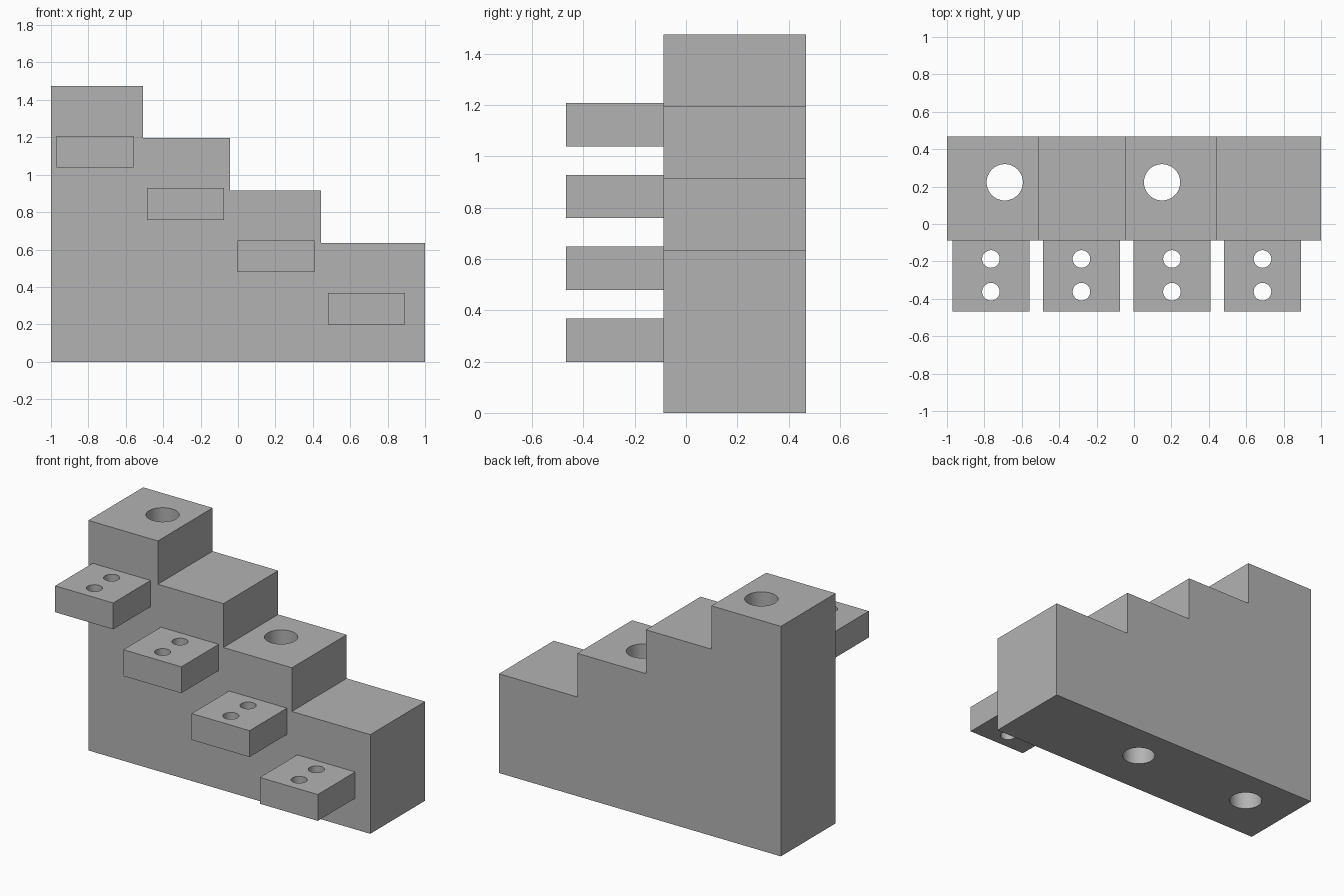
import bpy
import bmesh

cube = bpy.data.objects.get("Cube")
if cube:
    bpy.data.objects.remove(cube, do_unlink=True)

GREY = (0.45, 0.45, 0.45, 1)
mat = bpy.data.materials.new("plain grey")
mat.use_nodes = True
mat.diffuse_color = GREY
mat.node_tree.nodes["Principled BSDF"].inputs["Base Color"].default_value = GREY


def extrude_profile(name, points, y0, y1):
    """Solid made by sweeping an x-z outline along y."""
    bm = bmesh.new()
    face = bm.faces.new([bm.verts.new((x, y0, z)) for x, z in points])
    swept = bmesh.ops.extrude_face_region(bm, geom=[face])["geom"]
    verts = [v for v in swept if isinstance(v, bmesh.types.BMVert)]
    bmesh.ops.translate(bm, verts=verts, vec=(0, y1 - y0, 0))
    bmesh.ops.recalc_face_normals(bm, faces=bm.faces)
    mesh = bpy.data.meshes.new(name)
    bm.to_mesh(mesh)
    bm.free()
    mesh.materials.append(mat)
    obj = bpy.data.objects.new(name, mesh)
    bpy.context.collection.objects.link(obj)
    return obj


def drill(obj, x, y, radius):
    """Cut a vertical round hole right through an object."""
    bpy.ops.mesh.primitive_cylinder_add(vertices=48, radius=radius, depth=4, location=(x, y, 0.7))
    cutter = bpy.context.object
    cutter.name = "hole_cutter"
    cutter.data.materials.append(mat)
    mod = obj.modifiers.new("hole", "BOOLEAN")
    mod.operation, mod.solver, mod.object = "DIFFERENCE", "EXACT", cutter
    bpy.context.view_layer.objects.active = obj
    bpy.ops.object.modifier_apply(modifier=mod.name)
    bpy.data.objects.remove(cutter, do_unlink=True)


def smooth_holes(obj):
    bpy.ops.object.select_all(action="DESELECT")
    obj.select_set(True)
    bpy.context.view_layer.objects.active = obj
    bpy.ops.object.shade_smooth_by_angle()


FRONT, MIDDLE, BACK = -0.467, -0.088, 0.467

# Stepped body
edges = [-1, -0.507, -0.042, 0.444, 1]
heights = [1.475, 1.197, 0.916, 0.636]
outline = [(-1, 0)]
for i, z in enumerate(heights):
    outline += [(edges[i], z), (edges[i + 1], z)]
outline.append((1, 0))
body = extrude_profile("stepped_body", outline, MIDDLE, BACK)
for x in (-0.691, 0.15):
    drill(body, x, 0.223, 0.097)
smooth_holes(body)

# Projecting blocks, one below each step
for i in range(4):
    x0 = -0.97 + i * 0.484
    x1 = x0 + 0.411
    z0 = 1.039 - i * 0.28
    z1 = z0 + 0.169
    rect = [(x0, z0), (x0, z1), (x1, z1), (x1, z0)]
    block = extrude_profile(f"projecting_block_{i + 1}", rect, FRONT, MIDDLE)
    for y in (-0.187, -0.362):
        drill(block, x0 + 0.205, y, 0.047)
    smooth_holes(block)
